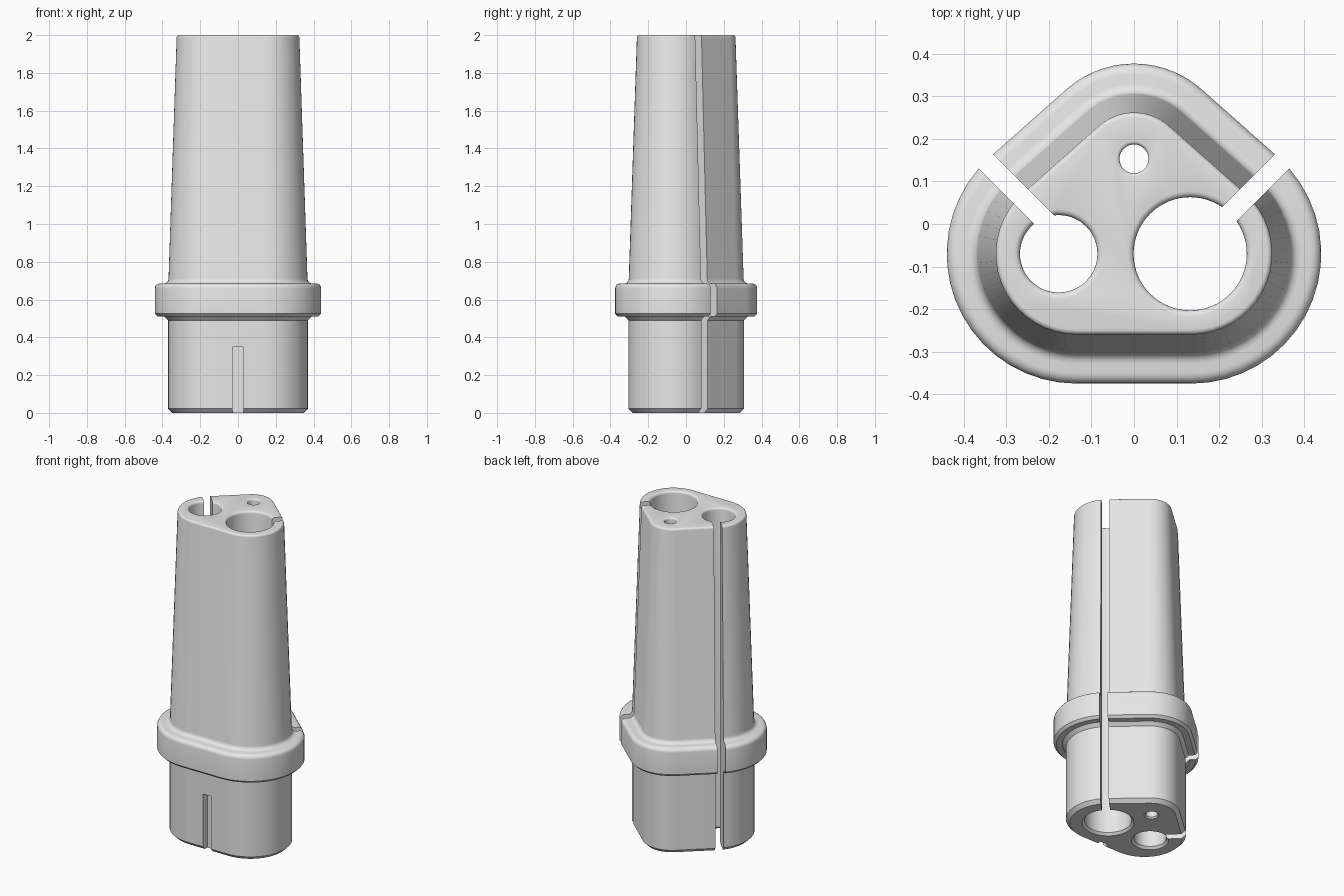
import bpy
import bmesh
from math import sin, cos, pi, acos, atan2, hypot, radians
from mathutils import Matrix, Vector

cube = bpy.data.objects.get("Cube")
if cube:
    bpy.data.objects.remove(cube, do_unlink=True)

HEIGHT = 2.0
SIDE_X, SIDE_Y = 0.135, -0.07     # centres of the two front corner arcs
BACK_Y, BACK_LESS = 0.138, 0.066  # back arc centre, and how much smaller it is

grey = bpy.data.materials.new("plain grey")
grey.use_nodes = True
grey.diffuse_color = (0.8, 0.8, 0.8, 1)
grey.node_tree.nodes["Principled BSDF"].inputs["Base Color"].default_value = (0.8, 0.8, 0.8, 1)


def make_object(name, bm):
    bmesh.ops.recalc_face_normals(bm, faces=bm.faces)
    mesh = bpy.data.meshes.new(name)
    bm.to_mesh(mesh)
    bm.free()
    mesh.materials.append(grey)
    obj = bpy.data.objects.new(name, mesh)
    bpy.context.collection.objects.link(obj)
    return obj


def loft(name, rings):
    """Skin a stack of equal rings and cap both ends."""
    bm = bmesh.new()
    loops = [[bm.verts.new(p) for p in ring] for ring in rings]
    n = len(loops[0])
    for low, high in zip(loops, loops[1:]):
        for i in range(n):
            j = (i + 1) % n
            bm.faces.new((low[i], low[j], high[j], high[i]))
    bm.faces.new(loops[0][::-1])
    bm.faces.new(loops[-1])
    return make_object(name, bm)


def arc(cx, cy, r, start, end, z, steps):
    return [(cx + r * cos(start + (end - start) * k / steps),
             cy + r * sin(start + (end - start) * k / steps), z)
            for k in range(steps + 1)]


def outline(r, z):
    """Rounded triangle: two wide front corners and a tighter back corner."""
    dx, dy = -SIDE_X, BACK_Y - SIDE_Y
    t = atan2(dy, dx) - acos(BACK_LESS / hypot(dx, dy))
    return (arc(SIDE_X, SIDE_Y, r, -pi / 2, t, z, 18)
            + arc(0, BACK_Y, r - BACK_LESS, t, pi - t, z, 14)
            + arc(-SIDE_X, SIDE_Y, r, pi - t, 1.5 * pi, z, 18))


def fillet(r, z, size, start, end, steps=4):
    """Quarter-round points (radius, height) for a profile."""
    return [(p[0], p[1]) for p in arc(r, z, size, radians(start), radians(end), 0, steps)]


# Tapered body with collar, as (corner radius, height) from the bottom up
profile = [(0.213, 0), (0.235, 0.022), (0.235, 0.49), (0.255, 0.51), (0.29, 0.51),
           (0.305, 0.525)]
profile += fillet(0.28, 0.66, 0.025, 0, 90)
profile += fillet(0.258, 0.71, 0.025, 270, 180)
profile += fillet(0.178, HEIGHT - 0.012, 0.012, 0, 90)
body = loft("grip_body", [outline(r, z) for r, z in profile])

cutters = []


# Through holes: chamfered at the bottom, rounded at the top
def hole(name, x, y, r, edge, sides):
    section = [(r + edge + 0.01, -0.01), (r, edge)]
    section += fillet(r + edge, HEIGHT - edge, edge, 180, 90)
    section += [(r + edge, HEIGHT + 0.02)]
    rings = [arc(x, y, radius, 0, 2 * pi, z, sides)[:-1] for radius, z in section]
    cutters.append(loft(name, rings))


hole("large_hole_cutter", 0.132, -0.07, 0.133, 0.014, 64)
hole("medium_hole_cutter", -0.177, -0.07, 0.091, 0.014, 48)
hole("small_hole_cutter", 0, 0.153, 0.034, 0.008, 32)


def box(name, centre, size, turn=0):
    bm = bmesh.new()
    bmesh.ops.create_cube(bm, size=1, matrix=Matrix.Translation(centre)
                          @ Matrix.Rotation(turn, 4, "Z")
                          @ Matrix.Diagonal((*size, 1)))
    cutters.append(make_object(name, bm))


# Diagonal slots opening the two larger holes to the outside
for side, label in ((1, "left"), (-1, "right")):
    reach = 0.5
    start = Vector((side * 0.15, -0.051, HEIGHT / 2))
    middle = start + Vector((side, 1, 0)).normalized() * reach / 2
    box(label + "_slot_cutter", middle, (reach, 0.047, HEIGHT + 0.2), side * pi / 4)

# Short key notch low on the front
box("front_notch_cutter", (0, -0.305, 0.125), (0.056, 0.09, 0.45))

for cutter in cutters:
    cutter.hide_render = True
    mod = body.modifiers.new(cutter.name, "BOOLEAN")
    mod.operation = "DIFFERENCE"
    mod.solver = "EXACT"
    mod.object = cutter

# Bake the cuts, drop the cutters
bpy.context.view_layer.update()
baked = bpy.data.meshes.new_from_object(
    body.evaluated_get(bpy.context.evaluated_depsgraph_get()))
body.modifiers.clear()
body.data = baked
baked.materials.clear()
baked.materials.append(grey)
for poly in baked.polygons:
    poly.material_index = 0
for cutter in cutters:
    bpy.data.objects.remove(cutter, do_unlink=True)

bpy.ops.object.select_all(action="DESELECT")
body.select_set(True)
bpy.context.view_layer.objects.active = body
bpy.ops.object.shade_smooth_by_angle(angle=radians(32))
